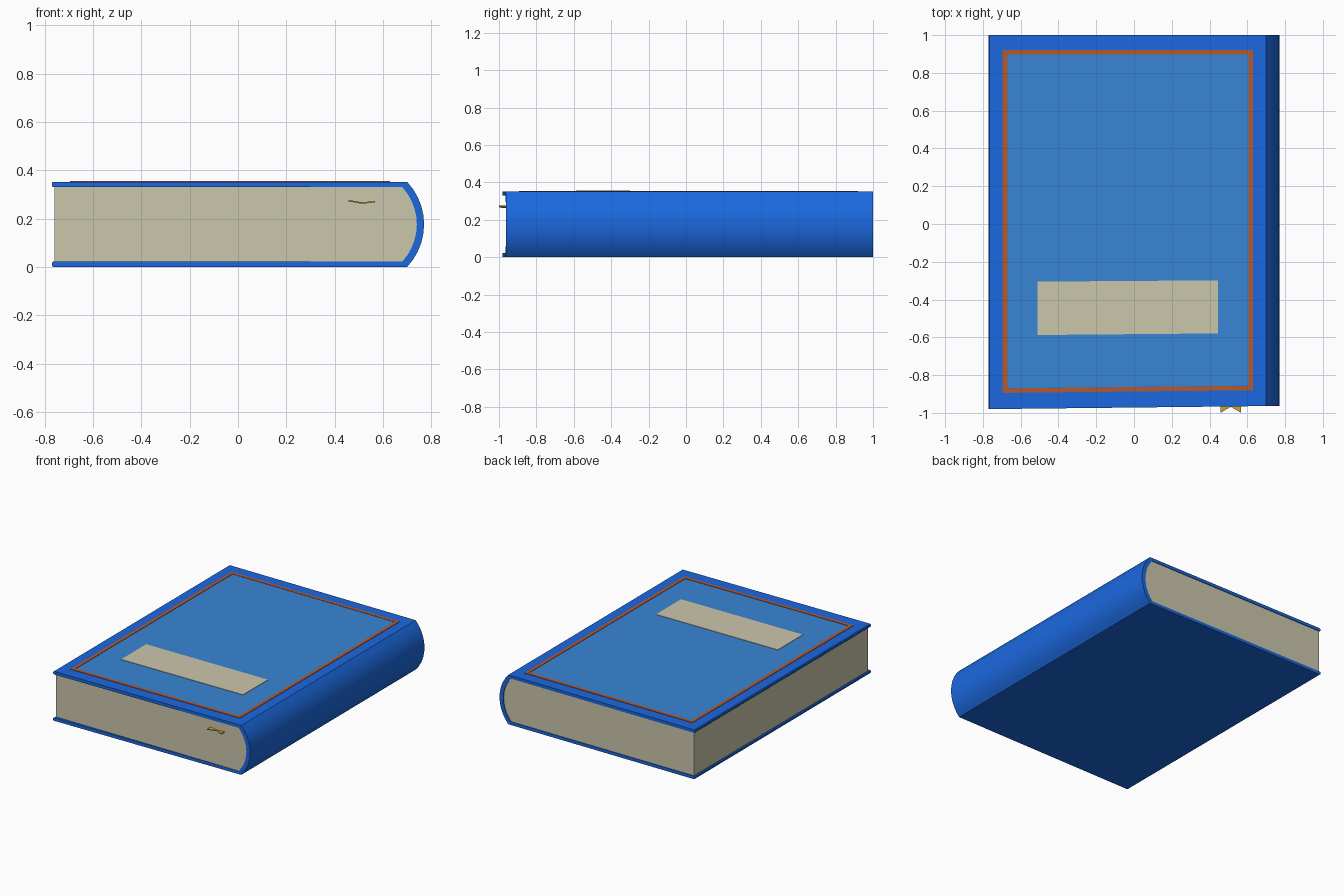
import bpy, bmesh, math

if "Cube" in bpy.data.objects:
    bpy.data.objects.remove(bpy.data.objects["Cube"])


def material(name, rgb):
    m = bpy.data.materials.new(name)
    m.diffuse_color = (*rgb, 1)
    m.use_nodes = True
    m.node_tree.nodes["Principled BSDF"].inputs["Base Color"].default_value = m.diffuse_color
    return m


BLUE = material("cover_blue", (0.011, 0.14, 0.74))
SKY = material("panel_blue", (0.04, 0.24, 0.66))
CREAM = material("paper", (0.60, 0.57, 0.41))
COPPER = material("copper", (0.45, 0.10, 0.03))
GOLD = material("gold", (0.60, 0.38, 0.045))


def skew(x, y):
    """The front edge drifts back slightly towards the spine."""
    return y + 0.017 * (x + 0.77) / 1.54 * (1 - y) / 1.98


def extrude(name, points, offset, mat, smooth=False):
    """Closed solid from a polygon of 3D points moved along an offset."""
    bm = bmesh.new()
    face = bm.faces.new([bm.verts.new(p) for p in points])
    out = bmesh.ops.extrude_face_region(bm, geom=[face])
    for v in out["geom"]:
        if isinstance(v, bmesh.types.BMVert):
            v.co.x += offset[0]
            v.co.y += offset[1]
            v.co.z += offset[2]
    bmesh.ops.recalc_face_normals(bm, faces=bm.faces)
    return finish(name, bm, mat, smooth)


def finish(name, bm, mat, smooth=False):
    me = bpy.data.meshes.new(name)
    bm.to_mesh(me)
    bm.free()
    ob = bpy.data.objects.new(name, me)
    bpy.context.collection.objects.link(ob)
    me.materials.append(mat)
    if smooth:
        bpy.ops.object.select_all(action='DESELECT')
        ob.select_set(True)
        bpy.context.view_layer.objects.active = ob
        bpy.ops.object.shade_smooth_by_angle(angle=math.radians(25))
    return ob


def spine(x0, depth, z0, z1, n=10):
    """Rounded spine arc from bottom to top as (x, z)."""
    mid, half = (z0 + z1) / 2, (z1 - z0) / 2
    r = (half * half + depth * depth) / (2 * depth)
    a = math.asin(half / r)
    return [(x0 + depth - r + r * math.cos(t), mid + r * math.sin(t))
            for t in (-a + 2 * a * i / n for i in range(n + 1))]


# Cover: one C-shaped profile swept from front to back
H = 0.352
outer = [(-0.77, 0.005), (-0.765, 0)] + spine(0.70, 0.07, 0, H)
outer += [(-0.765, H), (-0.77, H - 0.005)]
inner = [(-0.77, H - 0.017), (-0.765, H - 0.022)]
inner += spine(0.68, 0.06, 0.022, H - 0.022)[::-1]
inner += [(-0.765, 0.022), (-0.77, 0.017)]
cover = extrude("cover", [(x, -0.98, z) for x, z in outer + inner],
                (0, 1.98, 0), BLUE, False)
for v in cover.data.vertices:
    v.co.y = skew(v.co.x, v.co.y)
bpy.context.view_layer.objects.active = cover
cover.select_set(True)
bpy.ops.object.shade_smooth_by_angle(angle=math.radians(25))

# Page block
pages = [(-0.76, 0.021)] + spine(0.681, 0.06, 0.021, H - 0.021) + [(-0.76, H - 0.021)]
extrude("pages", [(x, -0.962, z) for x, z in pages], (0, 1.957, 0), CREAM, True)


def rect(x0, x1, y0, y1, z):
    return [(x, skew(x, y), z) for x, y in ((x0, y0), (x1, y0), (x1, y1), (x0, y1))]


# Front cover panel and title plate
extrude("front_panel", rect(-0.67, 0.605, -0.87, 0.90, H - 0.004), (0, 0, 0.005), SKY)
extrude("title_plate", rect(-0.51, 0.445, -0.59, -0.307, H - 0.004), (0, 0, 0.008), CREAM)

# Copper border: ring between two rectangles
bm = bmesh.new()
loops = []
for z in (H - 0.004, H + 0.003):
    for inset in (0, 0.024):
        loops.append([bm.verts.new(p) for p in
                      rect(-0.695 + inset, 0.63 - inset, -0.895 + inset, 0.92 - inset, z)])
for a, b in ((0, 1), (1, 3), (3, 2), (2, 0)):
    for i in range(4):
        j = (i + 1) % 4
        bm.faces.new((loops[a][i], loops[a][j], loops[b][j], loops[b][i]))
bmesh.ops.recalc_face_normals(bm, faces=bm.faces)
finish("border", bm, COPPER)

# Ribbon bookmark: wavy strip with a notched tip
bm = bmesh.new()
rows = []
for i in range(7):
    t = i / 6
    x = 0.457 + 0.11 * t
    z = 0.267 - 0.004 * t + 0.003 * math.cos(2 * math.pi * t)
    tip = -0.968 - 0.032 * abs(2 * t - 1)
    rows.append([bm.verts.new((x, y, z + dz)) for y, dz in
                 ((-0.90, 0), (tip, 0), (tip, 0.006), (-0.90, 0.006))])
for a, b in zip(rows, rows[1:]):
    for k in range(4):
        bm.faces.new((a[k], a[(k + 1) % 4], b[(k + 1) % 4], b[k]))
bm.faces.new(rows[0])
bm.faces.new(rows[-1])
bmesh.ops.recalc_face_normals(bm, faces=bm.faces)
finish("ribbon_bookmark", bm, GOLD)
